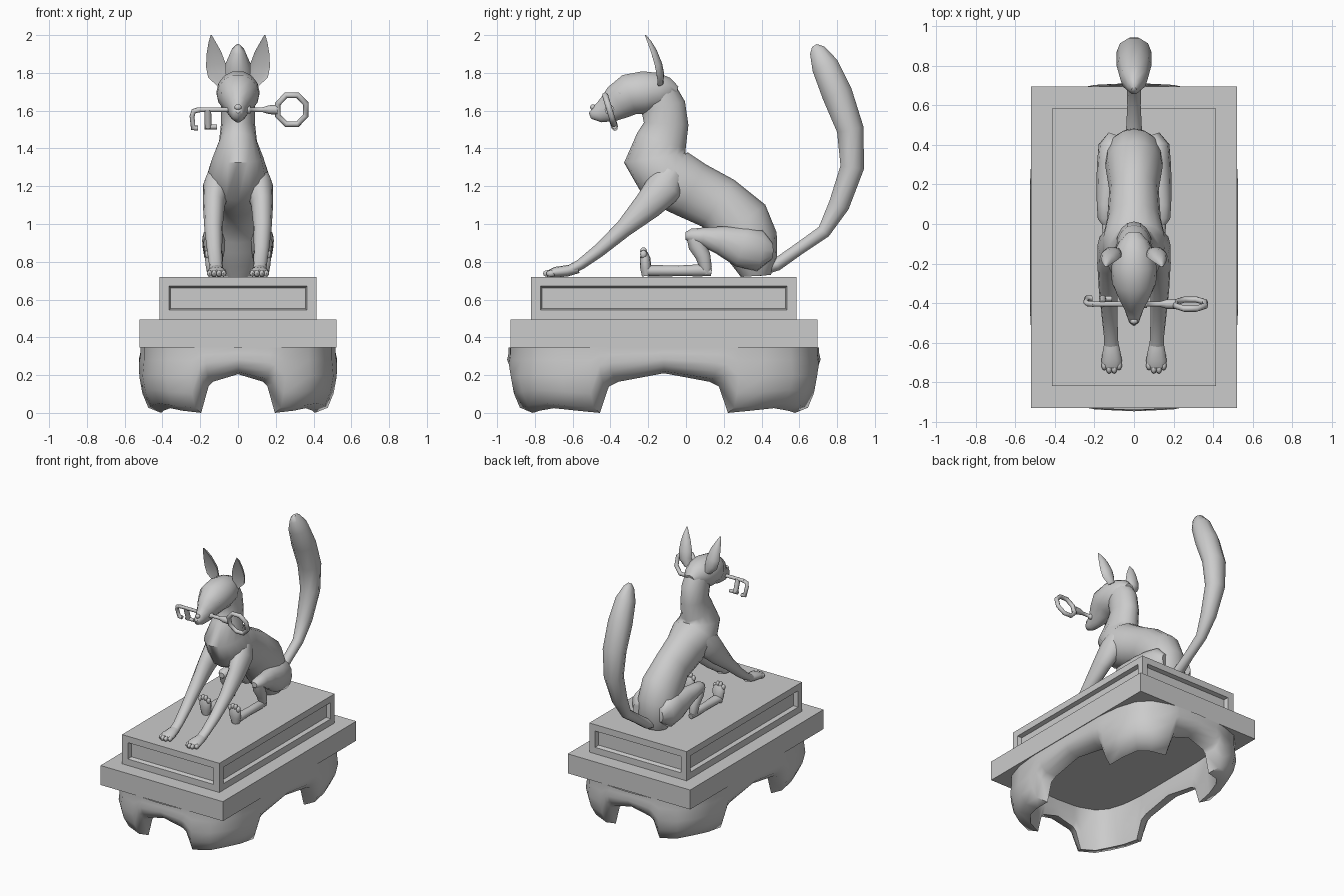
import bpy, bmesh, math
from mathutils import Vector


def finish(name, bm, mirror=False, angle=50):
    bmesh.ops.recalc_face_normals(bm, faces=bm.faces)
    me = bpy.data.meshes.new(name)
    bm.to_mesh(me)
    bm.free()
    ob = bpy.data.objects.new(name, me)
    bpy.context.collection.objects.link(ob)
    for p in me.polygons:
        p.use_smooth = True
    me.set_sharp_from_angle(angle=math.radians(angle))
    if mirror:
        ob.modifiers.new("mirror", 'MIRROR').use_mirror_merge = False
    return ob


def bridge(bm, rings, cap=True):
    n = len(rings[0])
    for r, s in zip(rings, rings[1:]):
        for i in range(n):
            j = (i + 1) % n
            bm.faces.new((r[i], r[j], s[j], s[i]))
    if cap:
        bm.faces.new(rings[0])
        bm.faces.new(rings[-1])


def loft(name, stations, mirror=False, sides=12, hollow=1.0):
    """Stations are (x, y, z, half width, half depth); the ring follows the path."""
    bm = bmesh.new()
    pts = [Vector(s[:3]) for s in stations]
    rings = []
    for i, s in enumerate(stations):
        t = (pts[min(i + 1, len(pts) - 1)] - pts[max(i - 1, 0)]).normalized()
        side = Vector((1, 0, 0))
        side = (side - t * side.dot(t)).normalized()
        up = t.cross(side)
        ring = []
        for k in range(sides):
            a = 2 * math.pi * k / sides
            v = math.sin(a)
            if v < 0:
                v *= hollow
            ring.append(bm.verts.new(pts[i] + side * s[3] * math.cos(a) + up * s[4] * v))
        rings.append(ring)
    bridge(bm, rings)
    return finish(name, bm, mirror)


def ball(name, loc, scale, mirror=False):
    bm = bmesh.new()
    bmesh.ops.create_uvsphere(bm, u_segments=10, v_segments=6, radius=1)
    bmesh.ops.scale(bm, verts=bm.verts, vec=scale)
    bmesh.ops.translate(bm, verts=bm.verts, vec=loc)
    return finish(name, bm, mirror)


def box(name, hx, y0, y1, z0, z1, panels=False):
    bm = bmesh.new()
    bmesh.ops.create_cube(bm, size=1)
    bmesh.ops.scale(bm, verts=bm.verts, vec=(2 * hx, y1 - y0, z1 - z0))
    bmesh.ops.translate(bm, verts=bm.verts, vec=(0, (y0 + y1) / 2, (z0 + z1) / 2))
    if panels:
        bm.normal_update()
        faces = [f for f in bm.faces if abs(f.normal.z) < 0.5]
        bmesh.ops.inset_individual(bm, faces=faces, thickness=0.07)
        bmesh.ops.inset_individual(bm, faces=faces, thickness=0.012, depth=-0.03)
    return finish(name, bm, angle=30)


def tube(name, pts, depth, cyclic=False):
    """Round bar through (x, z, radius factor) points in the tilted key plane."""
    cu = bpy.data.curves.new(name, 'CURVE')
    cu.dimensions = '3D'
    cu.bevel_depth = depth
    cu.bevel_resolution = 2
    cu.use_fill_caps = True
    sp = cu.splines.new('POLY')
    sp.points.add(len(pts) - 1)
    for p, (x, z, r) in zip(sp.points, pts):
        p.co = (x, -0.405 + (1.605 - z) * 0.3, z, 1)
        p.radius = r
    sp.use_cyclic_u = cyclic
    ob = bpy.data.objects.new(name, cu)
    bpy.context.collection.objects.link(ob)


# Pedestal blocks
box("plinth_block", 0.415, -0.82, 0.585, 0.495, 0.72, panels=True)
box("plinth_slab", 0.522, -0.93, 0.695, 0.345, 0.495)

# Hollow arched stand: quarter outline (x, y, underside height), mirrored around
YC = -0.117
quarter = [(0, .83, .205), (.17, .822, .165), (.20, .82, .14), (.25, .81, 0), (.38, .765, .012),
           (.46, .68, .025), (.505, .54, .012), (.522, .395, 0), (.525, .34, .14),
           (.525, .28, .165), (.525, 0, .21)]
outline = quarter + [(x, -y, h) for x, y, h in quarter[-2::-1]]
outline += [(-x, y, h) for x, y, h in outline[-2:0:-1]]
bm = bmesh.new()
rings = []
for t, s in [(1, .985), (.8, .985), (.55, 1), (.3, .97), (.08, .91), (0, .78), (.4, .76), (1, .8)]:
    rings.append([bm.verts.new((x * s, YC + y * (s + (1 - s) * .35), h + (.345 - h) * t))
                  for x, y, h in outline])
bridge(bm, rings, cap=False)
finish("arched_stand", bm, angle=60)

# Torso and neck, from rump up to the skull
loft("torso", [(0, .37, .725, .09, .08), (0, .365, .80, .13, .12), (0, .335, .90, .145, .155),
               (0, .29, 1.0, .145, .165), (0, .17, 1.11, .125, .15), (0, .03, 1.18, .135, .155),
               (0, -.10, 1.25, .165, .17), (0, -.165, 1.35, .135, .165),
               (0, -.13, 1.44, .10, .135), (0, -.105, 1.53, .09, .118),
               (0, -.12, 1.62, .09, .118), (0, -.15, 1.70, .085, .10)], sides=16)
loft("head", [(0, -.05, 1.69, .04, .04), (0, -.09, 1.70, .075, .075), (0, -.14, 1.70, .10, .102),
              (0, -.22, 1.695, .115, .117), (0, -.30, 1.685, .112, .112),
              (0, -.36, 1.645, .082, .098), (0, -.41, 1.61, .056, .076),
              (0, -.46, 1.59, .038, .054), (0, -.495, 1.592, .026, .036),
              (0, -.505, 1.60, .012, .016)], sides=14)
ball("nose", (0, -.492, 1.618), (.02, .016, .016))
ball("eye", (.07, -.345, 1.695), (.022, .018, .012), mirror=True)
loft("ear", [(.085, -.15, 1.74, .025, .03), (.11, -.155, 1.79, .05, .04),
             (.117, -.165, 1.84, .053, .04), (.128, -.185, 1.91, .038, .032),
             (.138, -.205, 1.965, .018, .02), (.142, -.218, 2.0, .003, .004)],
     mirror=True, hollow=-.1)

# Front legs and paws
loft("front_leg", [(.09, -.06, 1.29, .06, .06), (.11, -.11, 1.20, .075, .10),
                   (.128, -.20, 1.10, .058, .078), (.13, -.33, .975, .048, .047),
                   (.124, -.46, .86, .04, .035), (.117, -.56, .785, .036, .028),
                   (.114, -.63, .75, .036, .025)], mirror=True)
loft("front_paw", [(.116, -.57, .765, .028, .025), (.114, -.63, .752, .042, .03),
                   (.113, -.69, .745, .052, .028), (.113, -.725, .738, .045, .018)], mirror=True)
for i, (dx, y) in enumerate([(-.037, -.715), (-.013, -.732), (.013, -.732), (.037, -.715)]):
    ball(f"front_toe_{i}", (.113 + dx, y, .738), (.015, .025, .018), mirror=True)

# Hind legs: thigh, shin, flat foot and upturned toes
loft("thigh", [(.09, .45, .86, .04, .05), (.11, .39, .86, .07, .11), (.12, .29, .88, .068, .108),
               (.13, .18, .915, .06, .075), (.138, .09, .932, .05, .05),
               (.14, .025, .937, .043, .038), (.14, -.002, .937, .022, .02)], mirror=True)
loft("shin", [(.14, .03, .945, .04, .03), (.14, .055, .89, .042, .045), (.138, .09, .83, .036, .04),
              (.136, .105, .77, .03, .032), (.135, .108, .735, .02, .022)], mirror=True)
loft("hind_foot", [(.135, .135, .745, .018, .02), (.134, .08, .755, .03, .032),
                   (.13, -.04, .752, .03, .028), (.127, -.14, .752, .036, .03),
                   (.127, -.205, .752, .04, .03)], mirror=True)
loft("hind_toes", [(.127, -.208, .725, .03, .025), (.127, -.213, .77, .043, .03),
                   (.127, -.217, .82, .048, .028), (.127, -.22, .85, .035, .016)], mirror=True)
for i, (dx, z) in enumerate([(-.035, .84), (-.012, .855), (.012, .855), (.035, .84)]):
    ball(f"hind_toe_{i}", (.127 + dx, -.225, z), (.014, .018, .022), mirror=True)

# Tail sweeping back and up
loft("tail", [(0, .38, .755, .06, .035), (0, .48, .785, .04, .035), (0, .60, .87, .034, .034),
              (0, .73, .96, .038, .038), (0, .81, 1.10, .055, .058), (0, .88, 1.30, .072, .066),
              (0, .87, 1.50, .088, .075), (0, .80, 1.69, .088, .085), (0, .735, 1.84, .07, .075),
              (0, .695, 1.92, .035, .045), (0, .68, 1.945, .012, .015)], sides=10)

# Key held in the jaws
tube("key_ring", [(.285 + .08 * math.cos(math.pi * (k + .5) / 4),
                   1.605 + .083 * math.sin(math.pi * (k + .5) / 4), 1) for k in range(8)], .016, True)
tube("key_shaft", [(-.215, 1.605, 1), (.04, 1.605, 1), (.042, 1.605, 1.5), (.065, 1.605, 1.5),
                   (.067, 1.605, 1), (.13, 1.605, 1), (.165, 1.605, 1.8), (.21, 1.605, 2)], .013)
tube("key_end_bit", [(-.205, 1.605, 1), (-.235, 1.597, 1), (-.243, 1.57, 1), (-.238, 1.51, 1.1),
                     (-.212, 1.507, 1)], .014)
tube("key_inner_bit", [(-.16, 1.605, 1), (-.158, 1.51, 1)], .018)
tube("key_inner_foot", [(-.178, 1.514, 1), (-.11, 1.514, 1)], .013)
